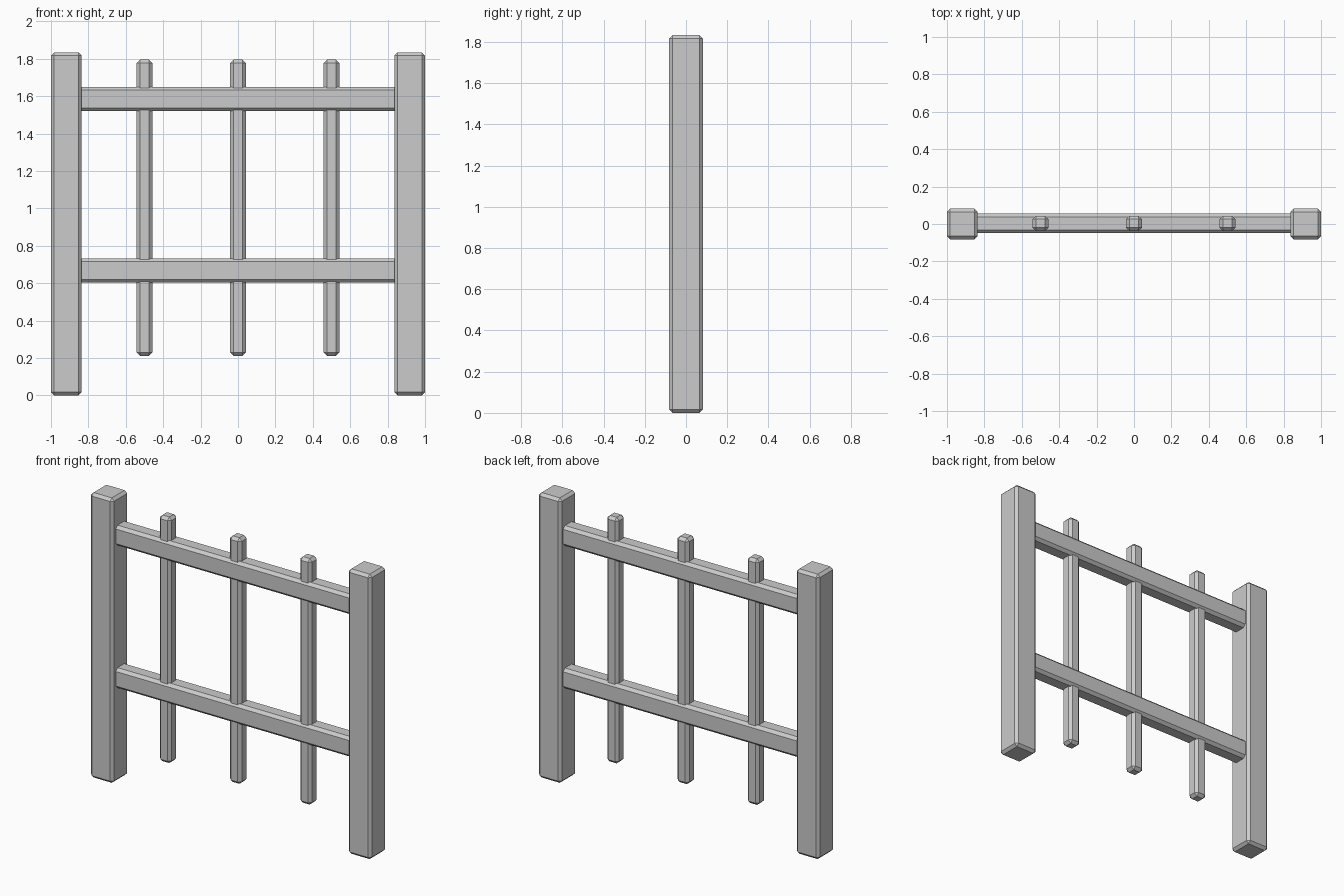
import bpy
import bmesh
from mathutils import Vector

default = bpy.data.objects.get("Cube")
if default:
    bpy.data.objects.remove(default, do_unlink=True)

GREY = (0.6, 0.6, 0.6, 1)
mat = bpy.data.materials.new("light grey")
mat.use_nodes = True
mat.diffuse_color = GREY
mat.node_tree.nodes["Principled BSDF"].inputs["Base Color"].default_value = GREY


def beam(name, centre, size, chamfer):
    """Box with all edges chamfered."""
    bm = bmesh.new()
    bmesh.ops.create_cube(bm, size=1)
    bmesh.ops.scale(bm, vec=Vector(size), verts=bm.verts)
    bmesh.ops.bevel(bm, geom=bm.edges[:], offset=chamfer, segments=1,
                    affect='EDGES', profile=0.5)
    mesh = bpy.data.meshes.new(name)
    bm.to_mesh(mesh)
    bm.free()
    mesh.materials.append(mat)
    obj = bpy.data.objects.new(name, mesh)
    obj.location = centre
    bpy.context.collection.objects.link(obj)


# End posts
for side, x in (("right", -0.918), ("left", 0.918)):
    beam(side + "_post", (x, 0, 0.917), (0.164, 0.164, 1.834), 0.017)

# Horizontal rails, set slightly into the posts
for level, z in (("lower", 0.668), ("upper", 1.585)):
    beam(level + "_rail", (0, 0.003, z), (1.72, 0.104, 0.13), 0.018)

# Upright bars through the rails
for place, x in (("right", -0.5), ("middle", 0), ("left", 0.5)):
    beam(place + "_bar", (x, 0.003, 1.003), (0.084, 0.082, 1.584), 0.018)
